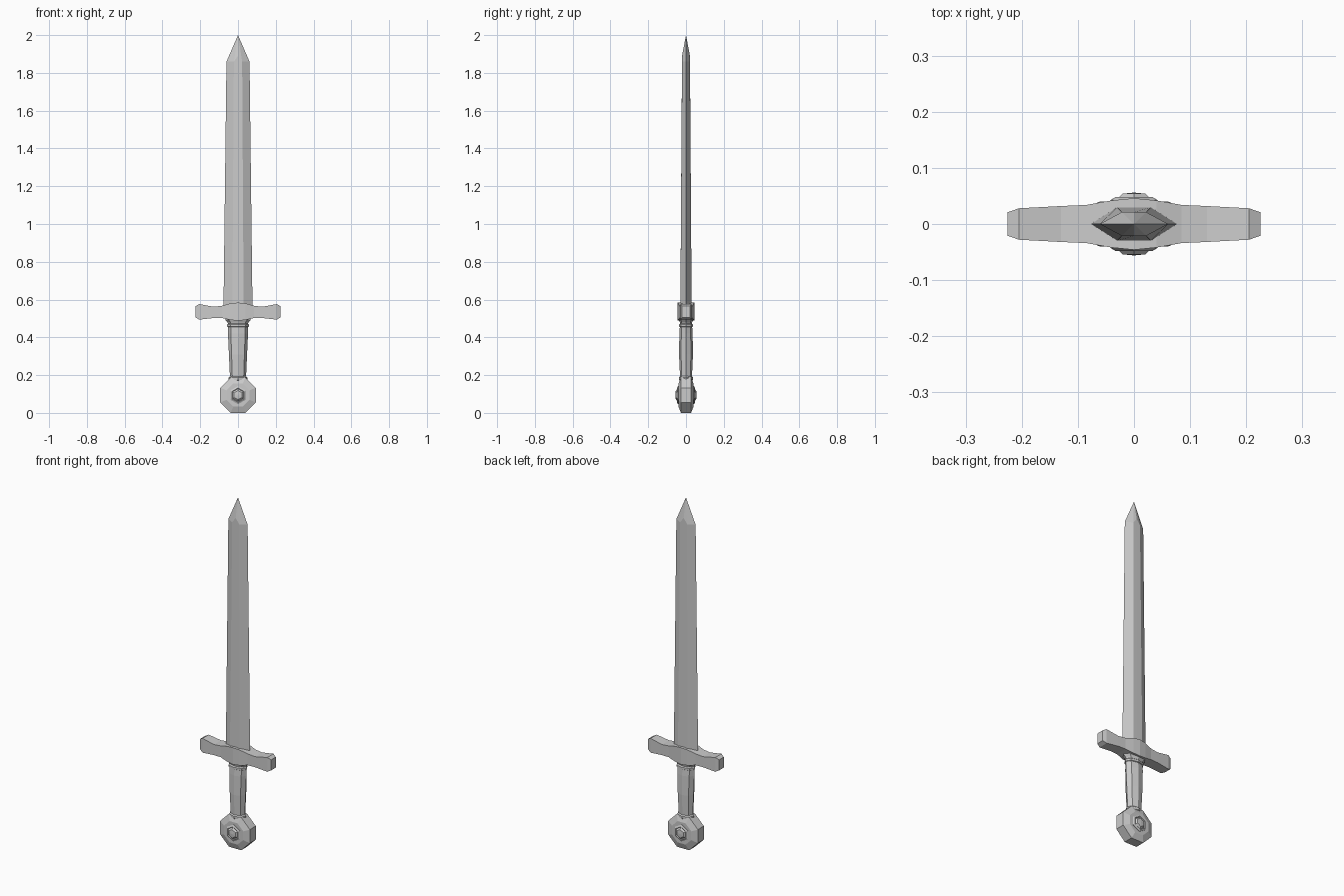
import bpy, bmesh, math

if "Cube" in bpy.data.objects:
    bpy.data.objects.remove(bpy.data.objects["Cube"])

steel = bpy.data.materials.new("steel grey")
steel.diffuse_color = (0.6, 0.6, 0.6, 1)
steel.use_nodes = True
steel.node_tree.nodes["Principled BSDF"].inputs["Base Color"].default_value = steel.diffuse_color


def loft(name, rings, tip=None):
    """Skin a list of equal-length point rings; close with caps or a tip."""
    bm = bmesh.new()
    loops = [[bm.verts.new(p) for p in ring] for ring in rings]
    n = len(loops[0])
    for a, b in zip(loops, loops[1:]):
        for i in range(n):
            j = (i + 1) % n
            bm.faces.new((a[i], a[j], b[j], b[i]))
    bm.faces.new(loops[0][::-1])
    if tip:
        t = bm.verts.new(tip)
        for i in range(n):
            bm.faces.new((loops[-1][i], loops[-1][(i + 1) % n], t))
    else:
        bm.faces.new(loops[-1])
    bmesh.ops.recalc_face_normals(bm, faces=bm.faces)
    me = bpy.data.meshes.new(name)
    bm.to_mesh(me)
    bm.free()
    me.materials.append(steel)
    ob = bpy.data.objects.new(name, me)
    bpy.context.collection.objects.link(ob)
    return ob


def oval(rx, ry, z, n=8):
    return [(rx * math.cos(math.tau * i / n), ry * math.sin(math.tau * i / n), z)
            for i in range(n)]


def blade_ring(w, f, t, z, z_mid):
    """Flattened hexagon with a centre line on each flat."""
    return [(w, 0, z), (f, t, z), (0, t, z_mid), (-f, t, z),
            (-w, 0, z), (-f, -t, z), (0, -t, z_mid), (f, -t, z)]


# Blade with a pointed tip
loft("blade", [blade_ring(0.077, 0.03, 0.03, 0.54, 0.54),
               blade_ring(0.061, 0.022, 0.021, 1.86, 1.89)], (0, 0, 2))

# Crossguard: half profile of (x, half depth, bottom, top), mirrored
half = [(0.0, 0.046, 0.488, 0.584), (0.04, 0.042, 0.492, 0.58),
        (0.085, 0.034, 0.502, 0.567), (0.13, 0.032, 0.502, 0.562),
        (0.205, 0.028, 0.494, 0.576), (0.225, 0.021, 0.505, 0.565)]
profile = [(-x, y, a, b) for x, y, a, b in half[:0:-1]] + half
loft("crossguard", [[(x, -y, a), (x, y, a), (x, y, b), (x, -y, b)]
                    for x, y, a, b in profile])

# Grip, swelling towards the guard
loft("grip", [oval(*r) for r in [(0.042, 0.03, 0.17), (0.043, 0.032, 0.2),
                                 (0.048, 0.037, 0.31), (0.053, 0.035, 0.42),
                                 (0.054, 0.032, 0.465)]])

# Collars at both ends of the grip
for name, rings in {
    "upper_collar": [(0.05, 0.03, 0.453), (0.057, 0.037, 0.457),
                     (0.057, 0.037, 0.468), (0.052, 0.031, 0.473),
                     (0.056, 0.033, 0.48), (0.07, 0.038, 0.494)],
    "lower_collar": [(0.042, 0.03, 0.17), (0.049, 0.038, 0.175),
                     (0.049, 0.038, 0.188), (0.042, 0.03, 0.195)],
}.items():
    loft(name, [oval(*r) for r in rings])


def disc(r, y, n, turn):
    return [(r * math.cos(math.tau * (i + turn) / n), y,
             0.094 + r * math.sin(math.tau * (i + turn) / n)) for i in range(n)]


# Eight-sided pommel with chamfered faces
R = 0.094 / math.cos(math.pi / 8)
loft("pommel", [disc(r, y, 8, 0.5) for r, y in
                [(0.066, -0.04), (R, -0.027), (R, 0.027), (0.066, 0.04)]])

# Faceted hexagonal stud on each pommel face
for side, name in ((-1, "front_stud"), (1, "back_stud")):
    loft(name, [disc(r, side * y, 6, 0.5) for r, y in
                [(0.048, 0.036), (0.048, 0.043), (0.038, 0.048), (0.034, 0.045),
                 (0.024, 0.054)]], (0, side * 0.056, 0.094))
